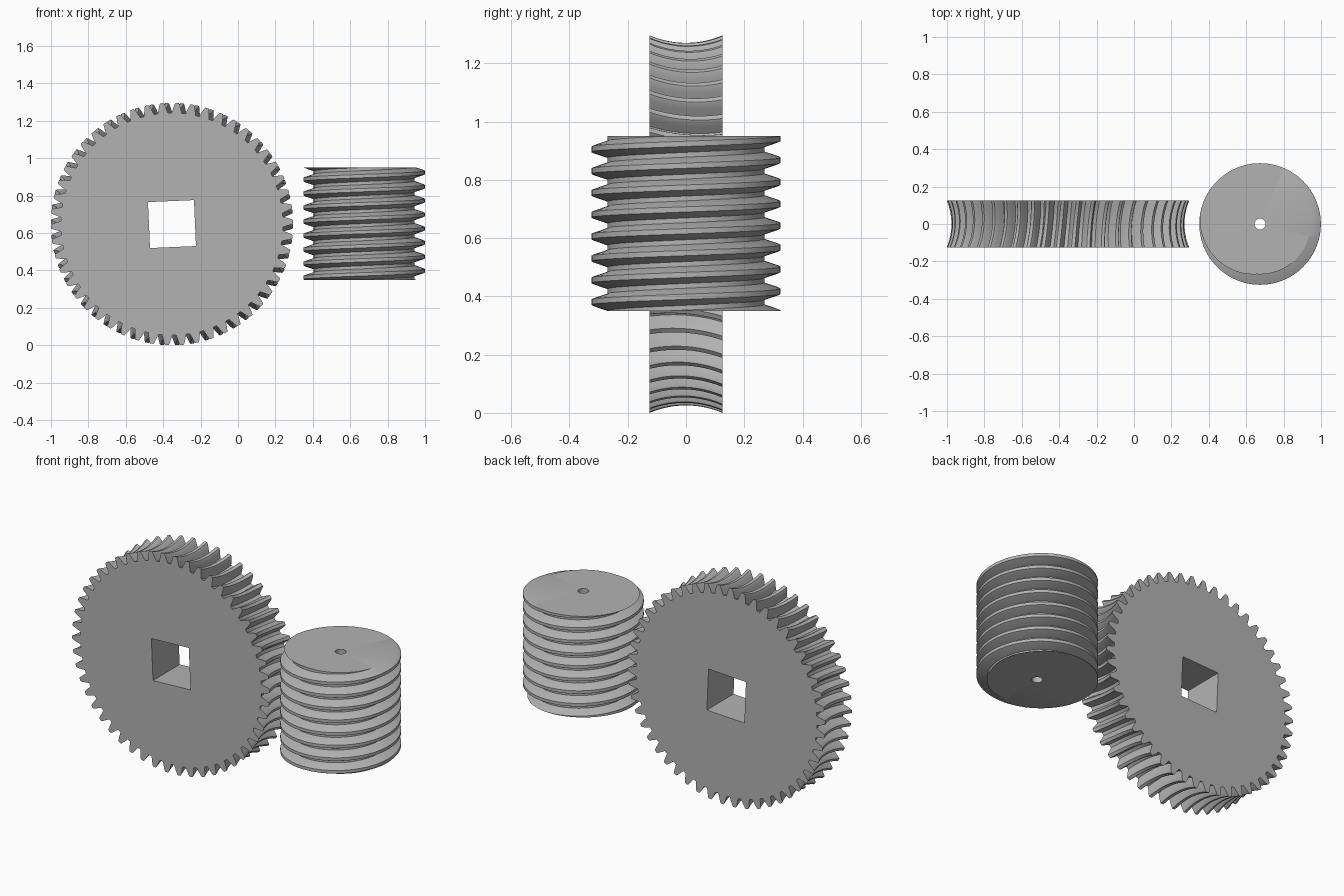
import bpy, bmesh
from math import sin, cos, pi, sqrt, floor, radians

cube = bpy.data.objects.get("Cube")
if cube:
    bpy.data.objects.remove(cube, do_unlink=True)

grey = bpy.data.materials.new("plain grey")
grey.use_nodes = True
colour = (0.45, 0.45, 0.45, 1)
grey.diffuse_color = colour
grey.node_tree.nodes["Principled BSDF"].inputs["Base Color"].default_value = colour


def finish(bm, name, location, angle):
    bmesh.ops.recalc_face_normals(bm, faces=bm.faces)
    mesh = bpy.data.meshes.new(name)
    bm.to_mesh(mesh)
    bm.free()
    mesh.materials.append(grey)
    obj = bpy.data.objects.new(name, mesh)
    obj.location = location
    bpy.context.collection.objects.link(obj)
    bpy.ops.object.select_all(action='DESELECT')
    obj.select_set(True)
    bpy.context.view_layer.objects.active = obj
    bpy.ops.object.shade_smooth_by_angle(angle=radians(angle))


def skin(bm, rings):
    """Join successive closed rings of vertices with quads."""
    for low, high in zip(rings, rings[1:]):
        for i in range(len(low)):
            k = (i + 1) % len(low)
            bm.faces.new((low[i], low[k], high[k], high[i]))


def fill_ends(bm):
    """Close each flat end between its outer outline and its bore."""
    edges = [e for e in bm.edges if e.is_boundary]
    axis = 2 if all(abs(e.verts[0].co.z - e.verts[1].co.z) < 1e-4 for e in edges) else 1
    for side in (-1, 1):
        loop = [e for e in edges if e.verts[0].co[axis] * side > 0]
        bmesh.ops.triangle_fill(bm, edges=loop, use_beauty=True)


# Gear wheel: throated rim with slightly twisted teeth
TEETH, WIDTH, SLICES = 50, 0.25, 12
THROAT, TWIST = 0.324, radians(2.3)
# (fraction of tooth pitch, radius at mid width)
TOOTH = [(-0.37, 0.569), (-0.25, 0.597), (-0.16, 0.617), (-0.11, 0.623),
         (0.11, 0.623), (0.16, 0.617), (0.25, 0.597), (0.37, 0.569)]
bm = bmesh.new()
rings = []
for s in range(SLICES + 1):
    t = s / SLICES - 0.5
    y = t * WIDTH
    sag = THROAT - sqrt(THROAT ** 2 - y * y)
    ring = []
    for n in range(TEETH):
        for frac, r in TOOTH:
            a = (n + frac) * 2 * pi / TEETH - t * TWIST
            ring.append(bm.verts.new(((r + sag) * cos(a), y, (r + sag) * sin(a))))
    rings.append(ring)
skin(bm, rings)

# Square bore through the wheel
bore = []
for y in (-WIDTH / 2, WIDTH / 2):
    angles = [radians(47.5 + 90 * k) for k in range(4)]
    bore.append([bm.verts.new((0.174 * cos(a), y, 0.174 * sin(a))) for a in angles])
skin(bm, bore)
fill_ends(bm)
finish(bm, "gear_wheel", (-0.353, 0, 0.648), 28)

# Worm screw: right-handed thread, cut flat at both ends
PITCH, HEIGHT, SEGS = 0.075, 0.6, 96
# (fraction of thread pitch, radius)
THREAD = [(-0.39, 0.269), (-0.17, 0.318), (-0.12, 0.325),
          (0.12, 0.325), (0.17, 0.318), (0.39, 0.269)]
bm = bmesh.new()
rows = []
for turn in range(-6, 7):
    for frac, r in THREAD:
        row = []
        for i in range(SEGS):
            a = 2 * pi * i / SEGS - pi / 2
            z = (turn + frac + i / SEGS) * PITCH + 0.03
            row.append(bm.verts.new((r * cos(a), r * sin(a), z)))
        rows.append(row)
step = len(THREAD)
for j in range(len(rows) - step - 1):
    for i in range(SEGS):
        # the last column continues into the next turn
        k, up = (i + 1, 0) if i + 1 < SEGS else (0, step)
        bm.faces.new((rows[j][i], rows[j + up][k], rows[j + 1 + up][k], rows[j + 1][i]))
for side in (-1, 1):
    bmesh.ops.bisect_plane(bm, geom=bm.verts[:] + bm.edges[:] + bm.faces[:],
                           plane_co=(0, 0, side * HEIGHT / 2),
                           plane_no=(0, 0, side), clear_outer=True)
bmesh.ops.delete(bm, geom=[v for v in bm.verts if not v.link_faces], context='VERTS')

# Round shaft hole through the screw
hole = []
for z in (-HEIGHT / 2, HEIGHT / 2):
    hole.append([bm.verts.new((0.03 * cos(2 * pi * i / 16), 0.03 * sin(2 * pi * i / 16), z))
                 for i in range(16)])
skin(bm, hole)
fill_ends(bm)
finish(bm, "worm_screw", (0.674, 0, 0.65), 25)
